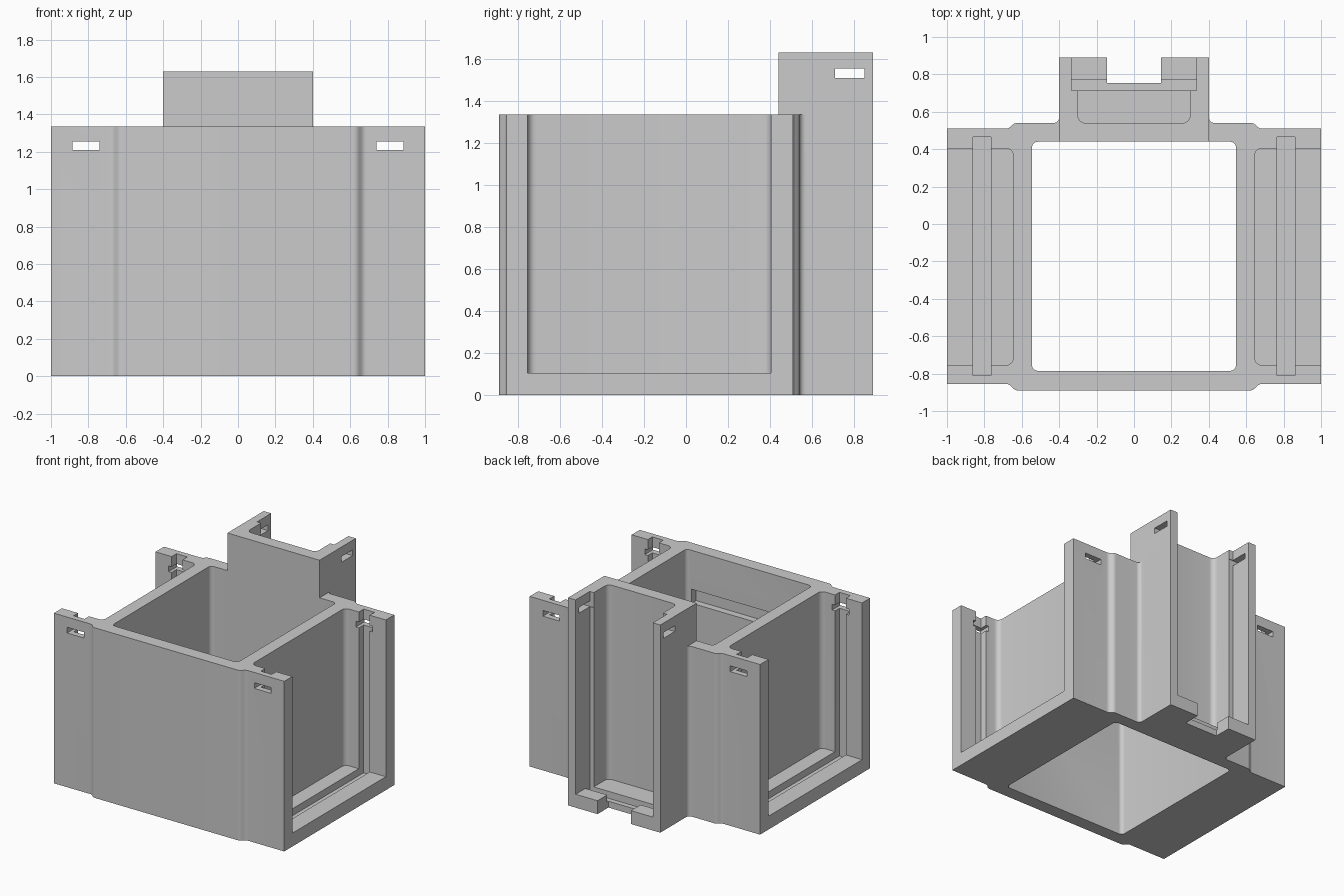
import bpy, bmesh, math
from mathutils import Vector

cube = bpy.data.objects.get("Cube")
if cube:
    bpy.data.objects.remove(cube, do_unlink=True)

grey = bpy.data.materials.new("plain grey")
grey.use_nodes = True
grey.diffuse_color = (0.6, 0.6, 0.6, 1)
grey.node_tree.nodes["Principled BSDF"].inputs["Base Color"].default_value = (0.6, 0.6, 0.6, 1)

HEIGHT, TOWER_HEIGHT, FLOOR, GROOVE_FLOOR = 1.335, 1.63, 0.105, 0.05
OVER = 0.1  # how far cutters overshoot


def rounded(points, steps=6):
    """Outline from (x, y, radius) corners."""
    out = []
    for i, (x, y, r) in enumerate(points):
        p = Vector((x, y))
        if not r:
            out.append(p)
            continue
        a = (Vector(points[i - 1][:2]) - p).normalized()
        b = (Vector(points[(i + 1) % len(points)][:2]) - p).normalized()
        half = a.angle(b) / 2
        centre = p + (a + b).normalized() * r / math.sin(half)
        reach = r / math.tan(half)
        start, end = p + a * reach - centre, p + b * reach - centre
        for k in range(steps + 1):
            out.append(centre + start.slerp(end, k / steps).normalized() * r)
    return out


def mirrored(half):
    return half + [(-x, y, r) for x, y, r in reversed(half)]


def prism(name, points, z0, z1):
    bm = bmesh.new()
    face = bm.faces.new([bm.verts.new((p.x, p.y, z0)) for p in rounded(points)])
    top = bmesh.ops.extrude_face_region(bm, geom=[face])["geom"]
    bmesh.ops.translate(bm, vec=(0, 0, z1 - z0),
                        verts=[g for g in top if isinstance(g, bmesh.types.BMVert)])
    bmesh.ops.recalc_face_normals(bm, faces=bm.faces)
    mesh = bpy.data.meshes.new(name)
    bm.to_mesh(mesh)
    bm.free()
    mesh.materials.append(grey)
    obj = bpy.data.objects.new(name, mesh)
    bpy.context.collection.objects.link(obj)
    return obj


def box(name, x0, x1, y0, y1, z0, z1):
    return prism(name, [(x0, y0, 0), (x1, y0, 0), (x1, y1, 0), (x0, y1, 0)], z0, z1)


def combine(target, other, operation="DIFFERENCE"):
    mod = target.modifiers.new(operation.lower(), "BOOLEAN")
    mod.operation, mod.solver, mod.object = operation, "EXACT", other
    bpy.ops.object.select_all(action="DESELECT")
    bpy.context.view_layer.objects.active = target
    target.select_set(True)
    bpy.ops.object.modifier_apply(modifier=mod.name)
    bpy.data.objects.remove(other, do_unlink=True)


# Main block with stepped front and back, flared where the tower joins
body = prism("housing_body", mirrored([
    (0.635, -0.89, 0.04), (0.67, -0.855, 0.04), (1, -0.855, 0), (1, 0.51, 0),
    (0.67, 0.51, 0.04), (0.64, 0.54, 0.04), (0.4, 0.54, 0.03), (0.4, 0.6, 0)]), 0, HEIGHT)

# Taller rear tower
combine(body, box("rear_tower", -0.4, 0.4, 0.44, 0.89, 0, TOWER_HEIGHT), "UNION")

# Central shaft, open top and bottom, with a slot inside the front wall
combine(body, prism("shaft_cutter", mirrored([(0.545, -0.785, 0.03), (0.545, 0.44, 0.03)]),
                    -OVER, TOWER_HEIGHT + OVER))
combine(body, box("inner_slot_cutter", -0.5, 0.5, -0.84, -0.7, 0.92, 1.03))

# Side pockets, panel grooves and latch slots
for s in (-1, 1):
    combine(body, prism("side_pocket_cutter", [
        (s * 0.645, -0.755, 0.04), (s * (1 + OVER), -0.755, 0),
        (s * (1 + OVER), 0.405, 0), (s * 0.645, 0.405, 0.04)], FLOOR, HEIGHT + OVER))
    combine(body, box("side_groove_cutter", s * 0.765, s * 0.86, -0.81, 0.465,
                      GROOVE_FLOOR, HEIGHT + OVER))
    combine(body, box("side_latch_cutter", s * 0.74, s * 0.885, -1, 1, 1.21, 1.255))

# Tower pocket, wider mouth with groove, cable notch and latch slot
combine(body, prism("tower_pocket_cutter", mirrored([
    (0.3, 0.54, 0.04), (0.3, 0.715, 0), (0.335, 0.715, 0), (0.335, 0.89 + OVER, 0)]),
    FLOOR, TOWER_HEIGHT + OVER))
combine(body, box("tower_groove_cutter", -0.335, 0.335, 0.715, 0.77, GROOVE_FLOOR, 0.5))
combine(body, box("notch_cutter", -0.145, 0.145, 0.755, 0.89 + OVER, -OVER, 0.5))
combine(body, box("tower_latch_cutter", -0.6, 0.6, 0.71, 0.85, 1.51, 1.555))

body.select_set(True)
bpy.context.view_layer.objects.active = body
bpy.ops.object.shade_smooth_by_angle(angle=math.radians(30))
